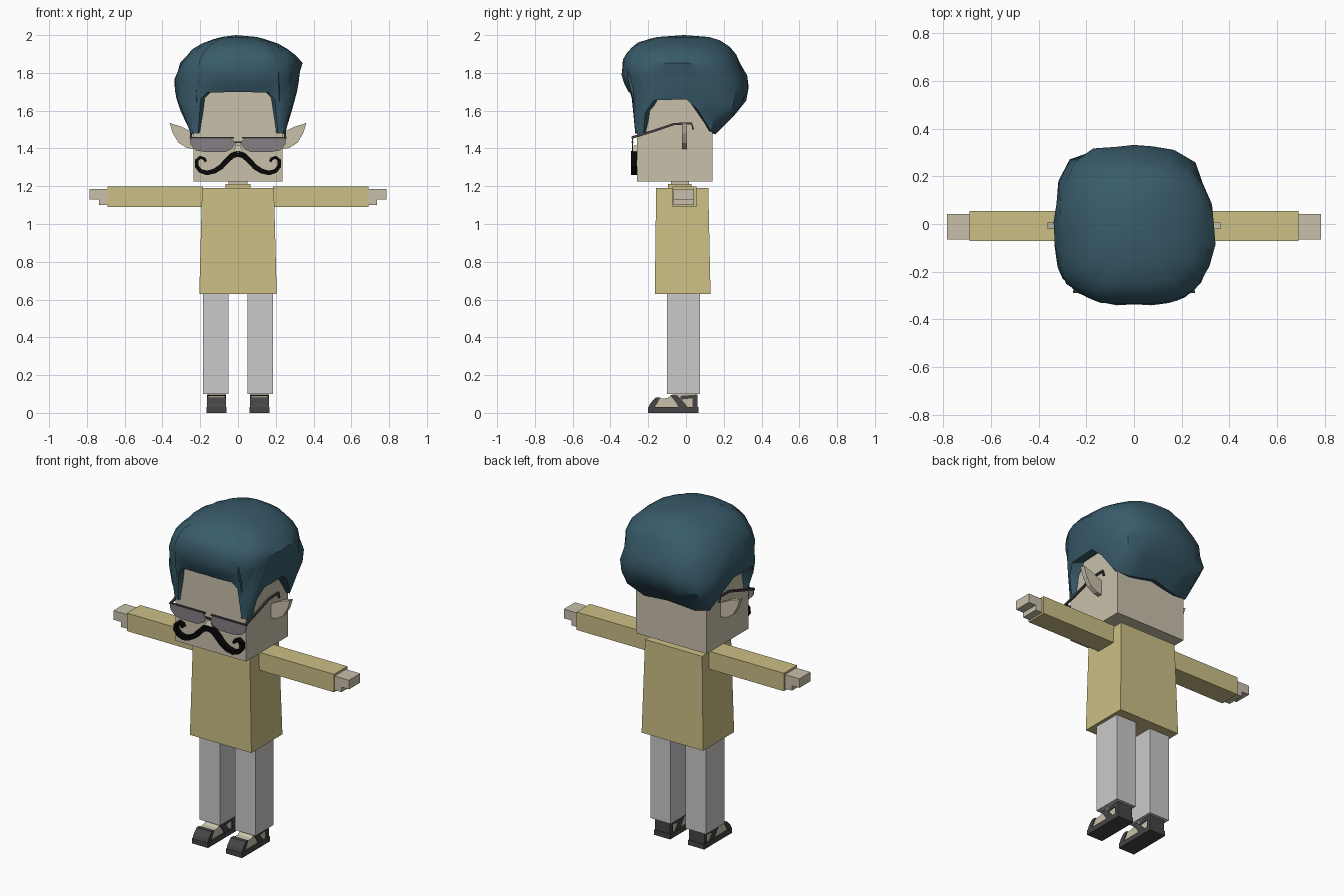
import bpy, bmesh, math, random
from mathutils import Vector

random.seed(4)
if "Cube" in bpy.data.objects:
    bpy.data.objects.remove(bpy.data.objects["Cube"])


def material(name, rgb):
    m = bpy.data.materials.new(name)
    m.use_nodes = True
    m.diffuse_color = (*rgb, 1)
    m.node_tree.nodes["Principled BSDF"].inputs["Base Color"].default_value = (*rgb, 1)
    return m


SKIN = material("skin", (0.58, 0.53, 0.41))
SHIRT = material("mustard cloth", (0.60, 0.52, 0.235))
TROUSER = material("light grey cloth", (0.59, 0.59, 0.59))
HAIR = material("teal hair", (0.04, 0.105, 0.145))
BLACK = material("black", (0.002, 0.002, 0.002))
LEATHER = material("dark grey leather", (0.06, 0.06, 0.06))
LENS = material("smoky lens", (0.24, 0.21, 0.23))


def finish(bm, name, mat, mirror=False):
    bmesh.ops.recalc_face_normals(bm, faces=bm.faces)
    mesh = bpy.data.meshes.new(name)
    bm.to_mesh(mesh)
    bm.free()
    mesh.materials.append(mat)
    ob = bpy.data.objects.new(name, mesh)
    bpy.context.collection.objects.link(ob)
    if mirror:
        ob.modifiers.new("Mirror", 'MIRROR')
    return ob


def box(name, mat, x, y, z, mirror=False, top=None):
    """Box from ranges; top gives other x and y ranges for the upper face."""
    bm = bmesh.new()
    bmesh.ops.create_cube(bm, size=1)
    for v in bm.verts:
        rx, ry = top if top and v.co.z > 0 else (x, y)
        v.co = (rx[v.co.x > 0], ry[v.co.y > 0], z[v.co.z > 0])
    return finish(bm, name, mat, mirror)


def prism(name, mat, points, axis, lo, hi, mirror=True):
    """Outline in the x-z plane (axis y) or y-z plane (axis x), extruded."""
    bm = bmesh.new()
    put = (lambda p, d: (p[0], d, p[1])) if axis == "y" else (lambda p, d: (d, p[0], p[1]))
    face = bm.faces.new([bm.verts.new(put(p, lo)) for p in points])
    new = bmesh.ops.extrude_face_region(bm, geom=[face])["geom"]
    move = Vector(put((0, 0), hi - lo))
    for v in new:
        if isinstance(v, bmesh.types.BMVert):
            v.co += move
    return finish(bm, name, mat, mirror)


def ribbon(path, w0, w1):
    """Outline around a centre line, tapering from w0 to w1."""
    pts = [Vector(p) for p in path]
    left, right = [], []
    for i, p in enumerate(pts):
        t = (pts[min(i + 1, len(pts) - 1)] - pts[max(i - 1, 0)]).normalized()
        n = Vector((-t.y, t.x)) * (w0 + (w1 - w0) * i / (len(pts) - 1)) / 2
        left.append(p + n)
        right.append(p - n)
    return left + right[::-1]


def lerp_table(table, k):
    for a, b in zip(table, table[1:]):
        if k <= b[0]:
            t = max(0, (k - a[0]) / (b[0] - a[0]))
            return [p + (q - p) * t for p, q in zip(a[1:], b[1:])]
    return list(table[-1][1:])


# Body
box("torso", SHIRT, (-.205, .205), (-.165, .13), (.63, 1.19),
    top=((-.19, .19), (-.158, .118)))
box("collar", SHIRT, (-.065, .065), (-.095, .03), (1.18, 1.213))
box("neck", SKIN, (-.05, .05), (-.08, .015), (1.18, 1.24))
box("arm", SHIRT, (.185, .69), (-.072, .055), (1.09, 1.198), True)
box("leg", TROUSER, (.05, .185), (-.1, .075), (.1, .64), True)

# Hands: palm, fingers and a short thumb
box("palm", SKIN, (.68, .735), (-.065, .042), (1.1, 1.185), True)
box("fingers", SKIN, (.735, .785), (-.065, .042), (1.13, 1.185), True)

# Feet and sandals
box("sole", LEATHER, (.06, .167), (-.2, .065), (0, .03), True)
prism("foot", SKIN, [(-.185, .03), (-.175, .06), (-.15, .075), (-.1, .078), (-.065, .1),
                     (.05, .1), (.055, .03)], "x", .068, .159)
prism("toe_strap", LEATHER, [(-.198, .03), (-.165, .03), (-.135, .081), (-.16, .081),
                             (-.19, .05)], "x", .063, .164)
prism("instep_strap", LEATHER, [(-.085, .096), (-.05, .096), (-.01, .055), (.01, .03),
                                (-.04, .03), (-.05, .05)], "x", .063, .164)
prism("heel_strap", LEATHER, [(-.03, .07), (.035, .078), (.035, .03), (.06, .03),
                              (.06, .097), (-.03, .09)], "x", .063, .164)

# Head
box("head", SKIN, (-.235, .235), (-.26, .14), (1.225, 1.8))
prism("ear", SKIN, [(.22, 1.395), (.27, 1.402), (.315, 1.43), (.345, 1.48), (.362, 1.535),
                    (.3, 1.515), (.22, 1.475)], "y", -.022, .006)
box("nose", SKIN, (-.024, .024), (-.285, -.25), (1.385, 1.415),
    top=((-.012, .012), (-.275, -.25)))

# Moustache
prism("moustache", BLACK, ribbon([(0, 1.372), (.03, 1.363), (.06, 1.335), (.09, 1.302),
      (.125, 1.28), (.165, 1.27), (.2, 1.282), (.219, 1.307), (.219, 1.336),
      (.2, 1.353), (.178, 1.345), (.17, 1.33)], .032, .014), "y", -.29, -.258)

# Sunglasses
prism("lens", LENS, [(.012, 1.425), (.035, 1.453), (.255, 1.458), (.25, 1.42), (.222, 1.39),
                     (.17, 1.38), (.07, 1.38), (.035, 1.397)], "y", -.286, -.28)
box("brow_bar", LEATHER, (.02, .257), (-.289, -.279), (1.453, 1.461), True)
box("bridge", LEATHER, (-.02, .02), (-.289, -.279), (1.428, 1.436))
prism("temple_arm", LEATHER, ribbon([(-.288, 1.457), (-.17, 1.493), (-.06, 1.53),
      (.03, 1.532), (.038, 1.5)], .013, .01), "x", .243, .253)

# Hair: outline rings (height, left, right, front, back, squareness)
RINGS = [(1.47, .25, .25, .22, .2, 14), (1.53, .265, .262, .222, .26, 10),
         (1.6, .305, .285, .23, .33, 6), (1.69, .335, .31, .25, .385, 3.2),
         (1.77, .333, .328, .29, .375, 2.7), (1.86, .3, .337, .29, .33, 2.6),
         (1.92, .25, .275, .26, .3, 2.5), (1.965, .175, .19, .2, .25, 2.4),
         (1.99, .085, .1, .1, .17, 2.2)]
# Hairline: degrees away from the front, height
HAIRLINE = [(0, 1.7), (34, 1.695), (40, 1.66), (44, 1.48), (55, 1.475), (59, 1.59),
            (68, 1.655), (100, 1.66), (112, 1.6), (126, 1.49), (140, 1.475), (180, 1.5)]
half = [0, 14, 27, 34, 40, 44, 49, 55, 59, 68, 84, 100, 112, 126, 140, 155, 168]
angles = half + [180] + [-d for d in half[:0:-1]]
ROWS = 9
bm = bmesh.new()
columns = []
for d in angles:
    s, c = math.sin(math.radians(d)), -math.cos(math.radians(d))
    low = lerp_table(HAIRLINE, abs(d))[0]
    col = []
    for i in range(ROWS + 1):
        t = i / ROWS
        z = low + (1.99 - low) * (1 - (1 - t) ** 1.5)
        xl, xr, yf, yb, n = lerp_table(RINGS, z)
        a, b = (xr if s > 0 else xl), (yb if c > 0 else yf)
        r = (abs(s / a) ** n + abs(c / b) ** n) ** (-1 / n)
        if 1 < i:
            r *= 1 + random.uniform(-.02, .02)
        if i == 0:
            col.append(bm.verts.new((s * r * .7, c * r * .7 - .05, z + .02)))
        col.append(bm.verts.new((s * r, c * r - .05, z)))
    columns.append(col)
crown = bm.verts.new((-.01, -.01, 2.0))
for p, q in zip(columns, columns[1:] + columns[:1]):
    for j in range(ROWS + 1):
        bm.faces.new((p[j], q[j], q[j + 1], p[j + 1]))
    bm.faces.new((p[-1], q[-1], crown))
bm.faces.new([c[0] for c in columns])
hair = finish(bm, "hair", HAIR)
bpy.ops.object.select_all(action='DESELECT')
hair.select_set(True)
bpy.context.view_layer.objects.active = hair
bpy.ops.object.shade_smooth_by_angle(angle=math.radians(40))
